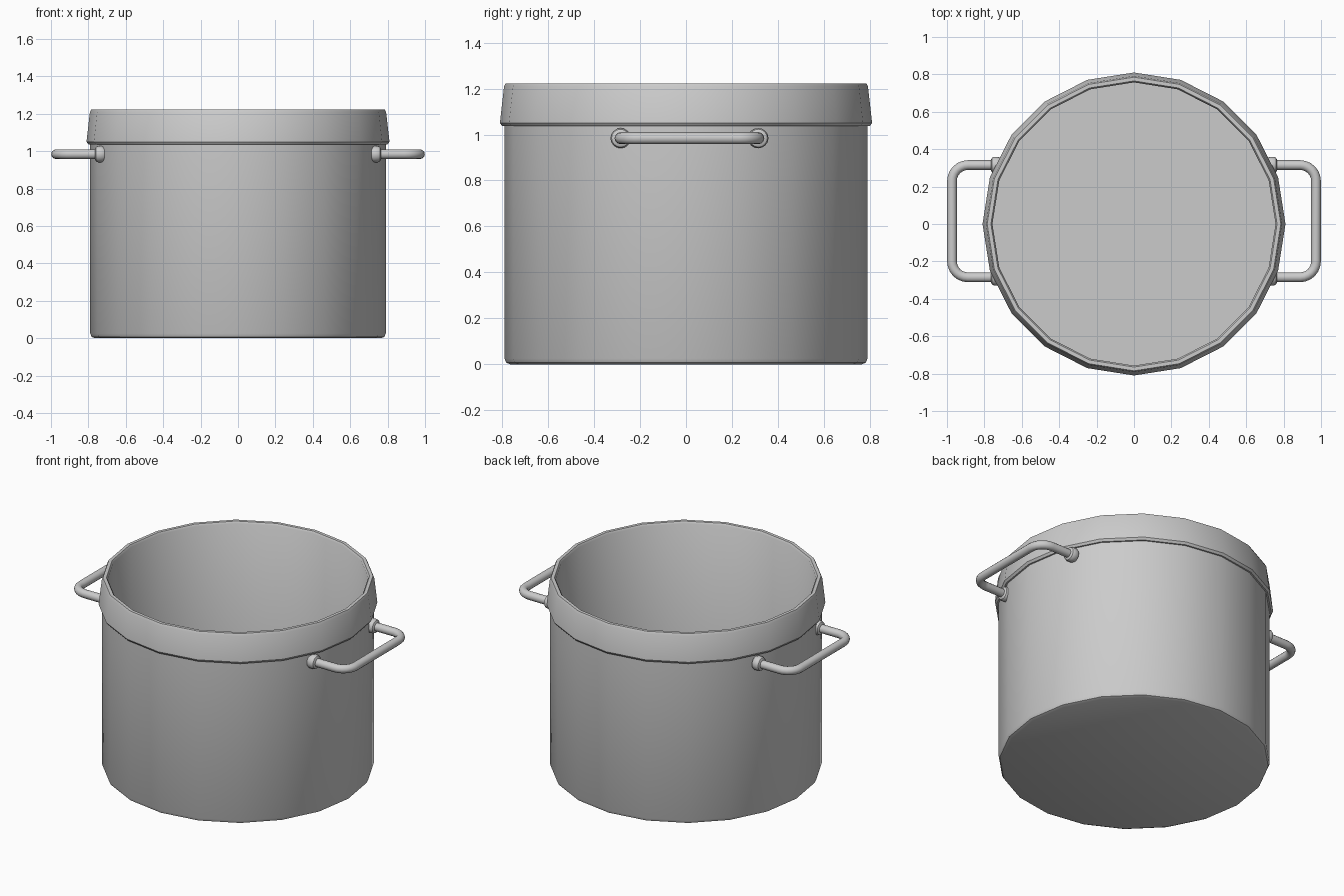
import bpy, bmesh, math
from mathutils import Vector, Matrix

if "Cube" in bpy.data.objects:
    bpy.data.objects.remove(bpy.data.objects["Cube"])


def lathe(name, profile, sides, matrix=Matrix()):
    """Spin a (radius, height) profile around z, cap both ends with n-gons."""
    bm = bmesh.new()
    rings = []
    for r, z in profile:
        rings.append([bm.verts.new((r * math.cos(2 * math.pi * i / sides),
                                    r * math.sin(2 * math.pi * i / sides), z))
                      for i in range(sides)])
    for a, b in zip(rings, rings[1:]):
        for i in range(sides):
            j = (i + 1) % sides
            bm.faces.new((a[i], a[j], b[j], b[i]))
    bm.faces.new(rings[0][::-1])
    bm.faces.new(rings[-1])
    bmesh.ops.recalc_face_normals(bm, faces=bm.faces[:])
    bmesh.ops.transform(bm, matrix=matrix, verts=bm.verts[:])
    mesh = bpy.data.meshes.new(name)
    bm.to_mesh(mesh)
    bm.free()
    obj = bpy.data.objects.new(name, mesh)
    bpy.context.collection.objects.link(obj)
    smooth(obj)
    return obj


def smooth(obj):
    bpy.ops.object.select_all(action='DESELECT')
    obj.select_set(True)
    bpy.context.view_layer.objects.active = obj
    bpy.ops.object.shade_smooth_by_angle(angle=math.radians(35))


# Pot: outer wall, flared rim, inner wall and floor in one profile
lathe("pot_body", [
    (0.765, 0.0), (0.782, 0.007), (0.79, 0.025),
    (0.79, 1.036), (0.80, 1.036), (0.81, 1.05),
    (0.792, 1.208), (0.785, 1.222), (0.765, 1.222), (0.757, 1.21),
    (0.757, 0.03)], 20)

HANDLE_Z, Y_BACK, Y_FRONT = 0.984, 0.315, -0.285
X_IN, X_OUT, CORNER = 0.73, 0.973, 0.085


def handle_path(s):
    """U-shaped path with rounded corners; s is the side of the pot."""
    pts = [(X_IN, Y_BACK)]
    for cy, start in ((Y_BACK - CORNER, 90), (Y_FRONT + CORNER, 0)):
        for k in range(7):
            a = math.radians(start - 15 * k)
            pts.append((X_OUT - CORNER + CORNER * math.cos(a),
                        cy + CORNER * math.sin(a)))
    pts.append((X_IN, Y_FRONT))
    return [Vector((s * x, y, HANDLE_Z)) for x, y in pts]


for side, s in (("right", 1), ("left", -1)):
    # Bent rod handle
    curve = bpy.data.curves.new(side + "_handle", 'CURVE')
    curve.dimensions = '3D'
    curve.bevel_depth = 0.026
    curve.bevel_resolution = 4
    curve.use_fill_caps = True
    path = handle_path(s)
    spline = curve.splines.new('POLY')
    spline.points.add(len(path) - 1)
    for p, co in zip(spline.points, path):
        p.co = (*co, 1)
    rod = bpy.data.objects.new(side + "_handle", curve)
    bpy.context.collection.objects.link(rod)
    bpy.ops.object.select_all(action='DESELECT')
    rod.select_set(True)
    bpy.context.view_layer.objects.active = rod
    bpy.ops.object.convert(target='MESH')
    smooth(bpy.context.view_layer.objects.active)

    # Rounded collars where the rod meets the wall
    for end, y in (("back", Y_BACK), ("front", Y_FRONT)):
        m = Matrix.Translation((0, y, HANDLE_Z)) @ Matrix.Rotation(s * math.pi / 2, 4, 'Y')
        lathe(f"{side}_{end}_collar", [
            (0.028, 0.709), (0.039, 0.715), (0.044, 0.726),
            (0.044, 0.748), (0.039, 0.759), (0.028, 0.765)], 16, m)
